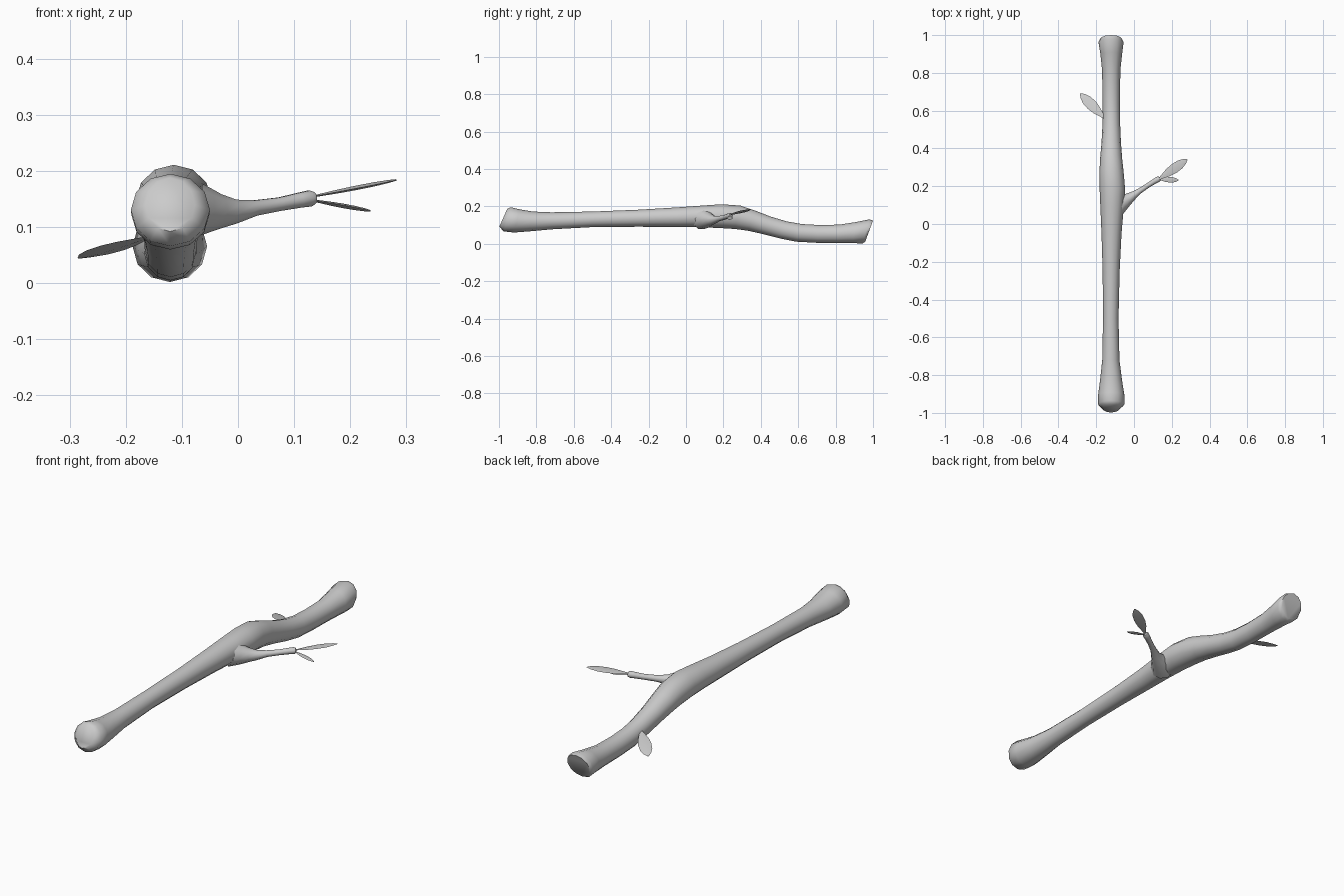
import bpy, bmesh, math
from mathutils import Vector


def make_object(name, bm, angle=40):
    bmesh.ops.recalc_face_normals(bm, faces=bm.faces)
    mesh = bpy.data.meshes.new(name)
    bm.to_mesh(mesh)
    bm.free()
    ob = bpy.data.objects.new(name, mesh)
    bpy.context.collection.objects.link(ob)
    bpy.ops.object.select_all(action='DESELECT')
    ob.select_set(True)
    bpy.context.view_layer.objects.active = ob
    bpy.ops.object.shade_smooth_by_angle(angle=math.radians(angle))
    return ob


def loft(name, rings, sides=12):
    """Skin a list of (centre, axis_a, axis_b) ellipses and cap both ends."""
    bm = bmesh.new()
    loops = []
    for c, a, b in rings:
        loops.append([bm.verts.new(c + a * math.cos(t) + b * math.sin(t))
                      for t in (2 * math.pi * i / sides for i in range(sides))])
    for p, q in zip(loops, loops[1:]):
        for i in range(sides):
            j = (i + 1) % sides
            bm.faces.new((p[i], p[j], q[j], q[i]))
    bm.faces.new(loops[0])
    bm.faces.new(loops[-1])
    return make_object(name, bm, 60)


# Main branch: y at underside, y at top, z low, z high, x left, x right
sections = [
    (-0.998, -0.955, 0.092, 0.188, -0.165, -0.077),
    (-0.975, -0.935, 0.066, 0.195, -0.191, -0.050),
    (-0.92, -0.89, 0.060, 0.184, -0.190, -0.051),
    (-0.84, -0.82, 0.066, 0.172, -0.180, -0.063),
    (-0.72, -0.72, 0.077, 0.168, -0.168, -0.077),
    (-0.50, -0.50, 0.089, 0.172, -0.164, -0.082),
    (-0.25, -0.25, 0.091, 0.182, -0.166, -0.076),
    (-0.05, -0.05, 0.089, 0.194, -0.172, -0.066),
    (0.08, 0.10, 0.088, 0.205, -0.178, -0.054),
    (0.18, 0.19, 0.084, 0.211, -0.182, -0.047),
    (0.26, 0.29, 0.079, 0.204, -0.183, -0.055),
    (0.33, 0.37, 0.070, 0.177, -0.179, -0.063),
    (0.41, 0.45, 0.052, 0.146, -0.172, -0.069),
    (0.50, 0.54, 0.029, 0.119, -0.167, -0.073),
    (0.59, 0.62, 0.011, 0.105, -0.166, -0.074),
    (0.70, 0.71, 0.005, 0.100, -0.167, -0.074),
    (0.81, 0.82, 0.004, 0.102, -0.169, -0.072),
    (0.89, 0.91, 0.003, 0.116, -0.178, -0.063),
    (0.945, 0.98, 0.002, 0.130, -0.188, -0.055),
    (0.958, 1.0, 0.010, 0.124, -0.180, -0.063),
]
rings = []
for yb, yt, zl, zh, xl, xr in sections:
    rings.append((Vector(((xl + xr) / 2, (yb + yt) / 2, (zl + zh) / 2)),
                  Vector(((xr - xl) / 2, 0, 0)),
                  Vector((0, (yt - yb) / 2, (zh - zl) / 2))))
loft("main_branch", rings)

# Side twig: flared foot merging into the branch, x, y, z, radius
path = [(-0.105, 0.085, 0.135, 0.060), (-0.065, 0.112, 0.130, 0.045),
        (-0.035, 0.130, 0.128, 0.032), (-0.005, 0.150, 0.128, 0.022),
        (0.030, 0.175, 0.134, 0.0145), (0.075, 0.205, 0.141, 0.0125),
        (0.110, 0.227, 0.148, 0.014), (0.128, 0.237, 0.151, 0.015),
        (0.136, 0.241, 0.152, 0.011)]
pts = [Vector(p[:3]) for p in path]
rings = []
for i, p in enumerate(pts):
    d = (pts[min(i + 1, len(pts) - 1)] - pts[max(i - 1, 0)]).normalized()
    a = d.cross(Vector((0, 0, 1))).normalized()
    rings.append((p, a * path[i][3], a.cross(d) * path[i][3]))
loft("side_twig", rings, 10)


def leaf(name, base, tip, width, roll, thick=0.004):
    base, tip = Vector(base), Vector(tip)
    d = (tip - base).normalized()
    side = d.cross(Vector((0, 0, 1))).normalized()
    up = side.cross(d)
    r = math.radians(roll)
    side, up = (side * math.cos(r) + up * math.sin(r),
                up * math.cos(r) - side * math.sin(r))
    outline = [(0, .1), (.15, .38), (.35, .8), (.55, 1), (.75, .92), (.91, .55), (1, .08)]
    bm = bmesh.new()
    rows = []
    for t, w in outline:
        c = base.lerp(tip, t)
        s, u = side * (w * width / 2), up * (thick * (0.3 + 0.7 * w))
        rows.append([bm.verts.new(v) for v in (c - s, c + u, c + s, c - u)])
    for p, q in zip(rows, rows[1:]):
        for i in range(4):
            j = (i + 1) % 4
            bm.faces.new((p[i], p[j], q[j], q[i]))
    bm.faces.new(rows[0])
    bm.faces.new(rows[-1])
    return make_object(name, bm)


# Leaves
leaf("twig_leaf_large", (0.125, 0.233, 0.153), (0.282, 0.342, 0.184), 0.052, 4)
leaf("twig_leaf_small", (0.125, 0.238, 0.149), (0.236, 0.232, 0.129), 0.030, 5)
leaf("branch_leaf", (-0.150, 0.555, 0.085), (-0.284, 0.690, 0.045), 0.058, -8)
